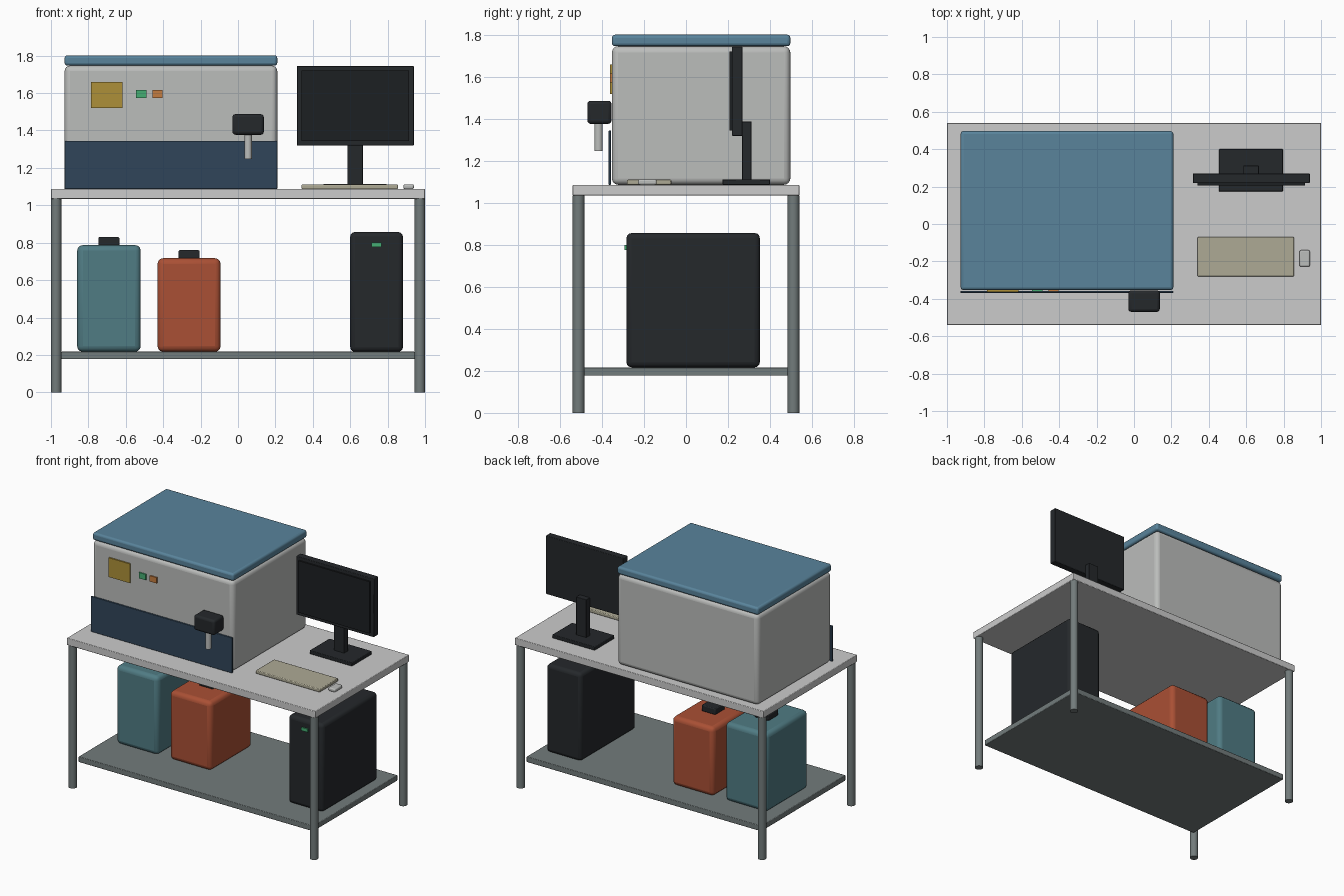
import bpy
import math

if "Cube" in bpy.data.objects:
    bpy.data.objects.remove(bpy.data.objects["Cube"])


def material(name, rgb):
    m = bpy.data.materials.new(name)
    m.diffuse_color = (*rgb, 1)
    m.use_nodes = True
    m.node_tree.nodes["Principled BSDF"].inputs["Base Color"].default_value = m.diffuse_color
    return m


BLACK = material("black plastic", (0.018, 0.021, 0.024))
SCREEN = material("dark glass", (0.012, 0.014, 0.016))
BLUE = material("lid blue", (0.10, 0.23, 0.33))
NAVY = material("navy", (0.03, 0.06, 0.10))
TEAL = material("teal", (0.08, 0.20, 0.23))
RED = material("brick red", (0.40, 0.08, 0.035))
STEEL = material("steel", (0.17, 0.20, 0.20))
YELLOW = material("amber", (0.42, 0.28, 0.04))
GREEN = material("green", (0.06, 0.42, 0.17))
ORANGE = material("orange", (0.55, 0.20, 0.05))
CREAM = material("cream", (0.42, 0.40, 0.30))
WHITE = material("light grey", (0.50, 0.51, 0.50))


def finish(ob, name, mat, bevel, segments):
    ob.name = name
    if mat:
        ob.data.materials.append(mat)
    if bevel:
        b = ob.modifiers.new("bevel", 'BEVEL')
        b.width, b.segments = bevel, segments
    bpy.ops.object.shade_smooth_by_angle(angle=math.radians(35))
    return ob


def box(name, x, y, z, mat=None, bevel=0.0, segments=3):
    """Box from (min, max) ranges."""
    bpy.ops.mesh.primitive_cube_add(size=1, location=[sum(r) / 2 for r in (x, y, z)])
    ob = bpy.context.object
    ob.scale = [r[1] - r[0] for r in (x, y, z)]
    bpy.ops.object.transform_apply(location=False, rotation=False, scale=True)
    return finish(ob, name, mat, bevel, segments)


def rod(name, x, y, z, radius, mat=None):
    bpy.ops.mesh.primitive_cylinder_add(vertices=24, radius=radius, depth=z[1] - z[0],
                                        location=(x, y, sum(z) / 2))
    return finish(bpy.context.object, name, mat, 0, 1)


# Bench
box("bench_top", (-1, 1), (-0.54, 0.54), (1.035, 1.087), None, 0.004, 2)
box("lower_shelf", (-0.945, 0.945), (-0.485, 0.485), (0.177, 0.217), STEEL, 0.004, 2)
for sx, side in ((-1, "left"), (1, "right")):
    for sy, end in ((-1, "front"), (1, "back")):
        rod(f"{end}_{side}_leg", sx * 0.972, sy * 0.512, (0, 1.036), 0.028, STEEL)

# Analyser
box("analyser_body", (-0.927, 0.21), (-0.353, 0.497), (1.087, 1.747), WHITE, 0.03, 4)
box("analyser_lid", (-0.927, 0.21), (-0.353, 0.497), (1.747, 1.802), BLUE, 0.015)
box("lower_front_panel", (-0.927, 0.21), (-0.369, -0.357), (1.087, 1.345), NAVY, 0.003, 2)
box("display", (-0.787, -0.617), (-0.363, -0.35), (1.52, 1.66), YELLOW)
box("green_button", (-0.545, -0.49), (-0.362, -0.35), (1.575, 1.617), GREEN)
box("orange_button", (-0.458, -0.403), (-0.362, -0.35), (1.575, 1.617), ORANGE)
box("sampler_head", (-0.03, 0.138), (-0.47, -0.355), (1.377, 1.487), BLACK, 0.016)
rod("sample_probe", 0.054, -0.417, (1.247, 1.39), 0.02, WHITE)

# Monitor
box("monitor_frame", (0.315, 0.94), (0.218, 0.27), (1.32, 1.745), BLACK, 0.004, 2)
box("monitor_screen", (0.34, 0.915), (0.207, 0.22), (1.345, 1.722), SCREEN)
box("monitor_neck", (0.585, 0.667), (0.268, 0.312), (1.105, 1.388), BLACK, 0.003, 2)
box("monitor_base", (0.455, 0.796), (0.173, 0.401), (1.087, 1.113), BLACK, 0.004, 2)

# Keyboard and mouse
box("keyboard", (0.34, 0.855), (-0.282, -0.07), (1.087, 1.111), CREAM, 0.005, 2)
box("mouse", (0.885, 0.94), (-0.228, -0.14), (1.087, 1.112), WHITE, 0.008)

# Reagent containers
for name, x, top, mat in (("teal", (-0.86, -0.52), 0.787, TEAL),
                          ("red", (-0.43, -0.093), 0.717, RED)):
    box(f"{name}_container", x, (-0.18, 0.30), (0.217, top), mat, 0.03)
    c = sum(x) / 2
    box(f"{name}_container_cap", (c - 0.056, c + 0.056), (0.004, 0.116),
        (top - 0.002, top + 0.043), BLACK, 0.006, 2)

# Computer tower
box("computer_tower", (0.6, 0.882), (-0.284, 0.352), (0.217, 0.857), BLACK, 0.025)
box("power_light", (0.714, 0.766), (-0.293, -0.28), (0.777, 0.8), GREEN)
